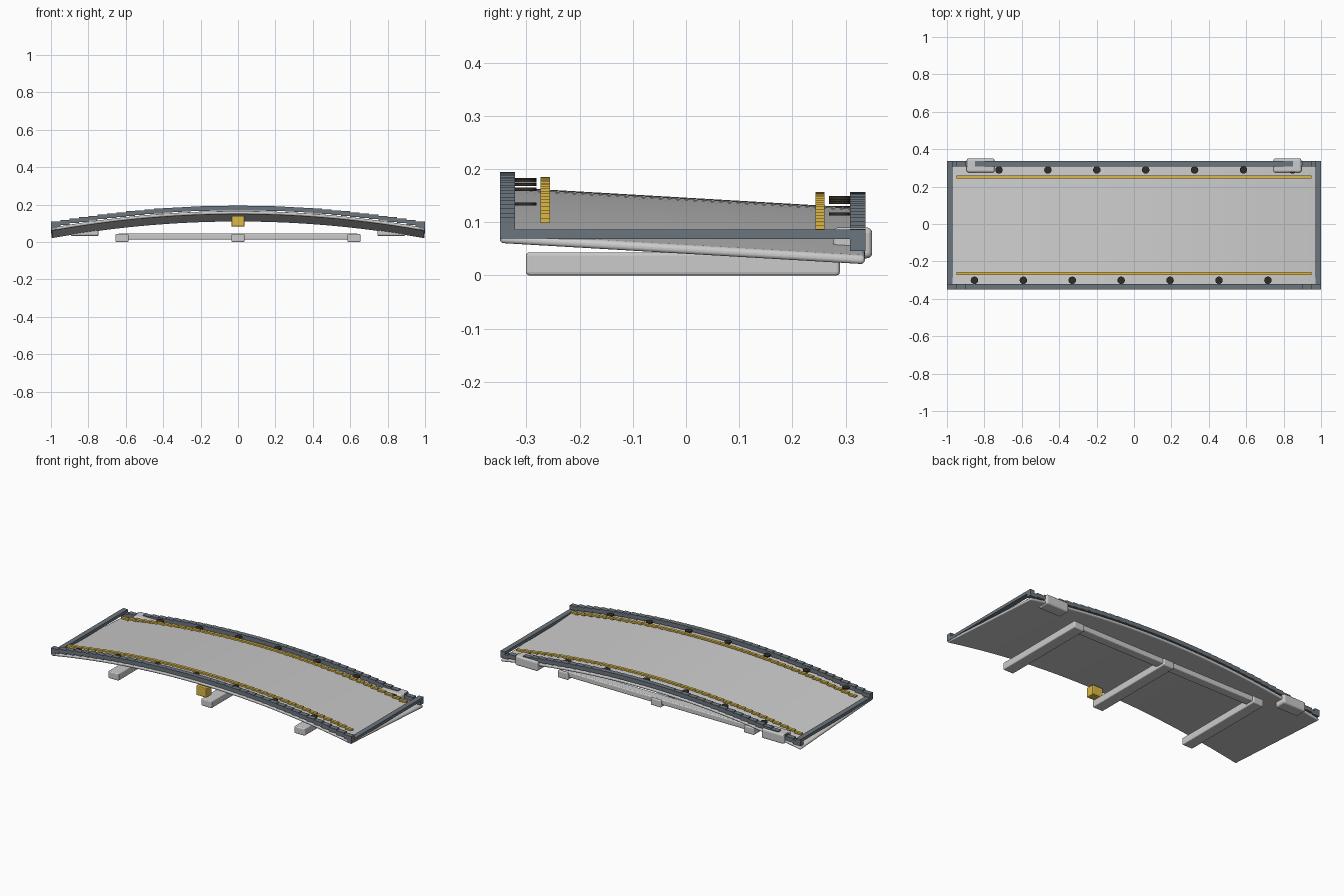
import bpy, bmesh
from mathutils import Matrix, Vector

if "Cube" in bpy.data.objects:
    bpy.data.objects.remove(bpy.data.objects["Cube"])


def material(name, rgb):
    m = bpy.data.materials.new(name)
    m.diffuse_color = (*rgb, 1)
    m.use_nodes = True
    m.node_tree.nodes["Principled BSDF"].inputs["Base Color"].default_value = m.diffuse_color
    return m


STEEL = material("dark_steel", (0.15, 0.18, 0.21))
YELLOW = material("yellow", (0.72, 0.48, 0.06))
BLACK = material("black", (0.03, 0.025, 0.02))


def top_z(x, y):
    """Height of the arched, backward-sloping panel top."""
    return 0.146 - 0.058 * y - 0.09 * x * x


def finish(name, bm, mat=None, bevel=0, segments=3):
    bmesh.ops.recalc_face_normals(bm, faces=bm.faces[:])
    me = bpy.data.meshes.new(name)
    bm.to_mesh(me)
    bm.free()
    ob = bpy.data.objects.new(name, me)
    bpy.context.collection.objects.link(ob)
    if mat:
        me.materials.append(mat)
    if bevel:
        b = ob.modifiers.new("bevel", 'BEVEL')
        b.width, b.segments, b.limit_method = bevel, segments, 'ANGLE'
    return ob


def add_box(bm, x0, x1, y0, y1, z0, z1):
    c = Vector(((x0 + x1) / 2, (y0 + y1) / 2, (z0 + z1) / 2))
    bmesh.ops.create_cube(bm, size=1, matrix=Matrix.Translation(c)
                          @ Matrix.Diagonal((x1 - x0, y1 - y0, z1 - z0, 1)))


def box(name, *bounds, mat=None, bevel=0):
    bm = bmesh.new()
    add_box(bm, *bounds)
    return finish(name, bm, mat, bevel)


def stepped_strip(name, half, y0, y1, rise, height, count, mat):
    """Row of level blocks following the arch of the panel."""
    bm = bmesh.new()
    w = 2 * half / count
    for i in range(count):
        x = -half + w * i
        z = top_z(x + w / 2, (y0 + y1) / 2) + rise
        add_box(bm, x, x + w, y0, y1, z - height, z)
    return finish(name, bm, mat)


# Arched panel with rounded rim
bm = bmesh.new()
N = 40
xs = [-0.998 + 1.996 * i / N for i in range(N + 1)]
outline = [(x, 0) for x in xs] + [(x, -0.017) for x in reversed(xs)]
front, back = [[bm.verts.new((x, y, top_z(x, y) + d)) for x, d in outline]
               for y in (-0.35, 0.336)]
n = len(outline)
for i in range(n):
    j = (i + 1) % n
    bm.faces.new((front[i], front[j], back[j], back[i]))
for ring in (front, back):
    for i in range(N):
        bm.faces.new((ring[i], ring[i + 1], ring[n - 2 - i], ring[n - 1 - i]))
panel = finish("panel", bm, bevel=0.007)
bpy.context.view_layer.objects.active = panel
panel.select_set(True)
bpy.ops.object.shade_smooth_by_angle()

# Edge rails and yellow trim strips
stepped_strip("front_rail", 1.0, -0.35, -0.321, 0.029, 0.025, 40, STEEL)
stepped_strip("back_rail", 1.0, 0.308, 0.337, 0.029, 0.025, 40, STEEL)
stepped_strip("front_trim", 0.95, -0.273, -0.256, 0.024, 0.010, 40, YELLOW)
stepped_strip("back_trim", 0.95, 0.243, 0.260, 0.025, 0.010, 40, YELLOW)

# Mirrored end rails and rear brackets
for s, side in ((-1, "left"), (1, "right")):
    box(side + "_end_rail", *sorted((s * 0.97, s)), -0.35, 0.337, 0.068, 0.086, mat=STEEL)
    box(side + "_rear_bracket", *sorted((s * 0.745, s * 0.895)),
        0.276, 0.35, 0.032, 0.09, bevel=0.01)

# Fastener discs, staggered front to back
for row, y, x0 in (("front", -0.301, -0.853), ("back", 0.289, -0.722)):
    for i in range(7):
        x = x0 + 0.2615 * i
        bm = bmesh.new()
        bmesh.ops.create_cone(bm, cap_ends=True, segments=16, radius1=0.02, radius2=0.02,
                              depth=0.006,
                              matrix=Matrix.Translation((x, y, top_z(x, y) + 0.017)))
        finish(f"{row}_fastener_{i + 1}", bm, BLACK)

# Support frame underneath
for name, x in (("left", -0.62), ("centre", 0), ("right", 0.62)):
    box(name + "_support_arm", x - 0.035, x + 0.035, -0.301, 0.289, 0.0, 0.043, bevel=0.006)
box("cross_bar", -0.64, 0.64, 0.225, 0.28, 0.014, 0.047, bevel=0.006)

# Yellow latch under the front edge
box("latch", -0.035, 0.035, -0.35, -0.298, 0.083, 0.14, mat=YELLOW, bevel=0.004)
